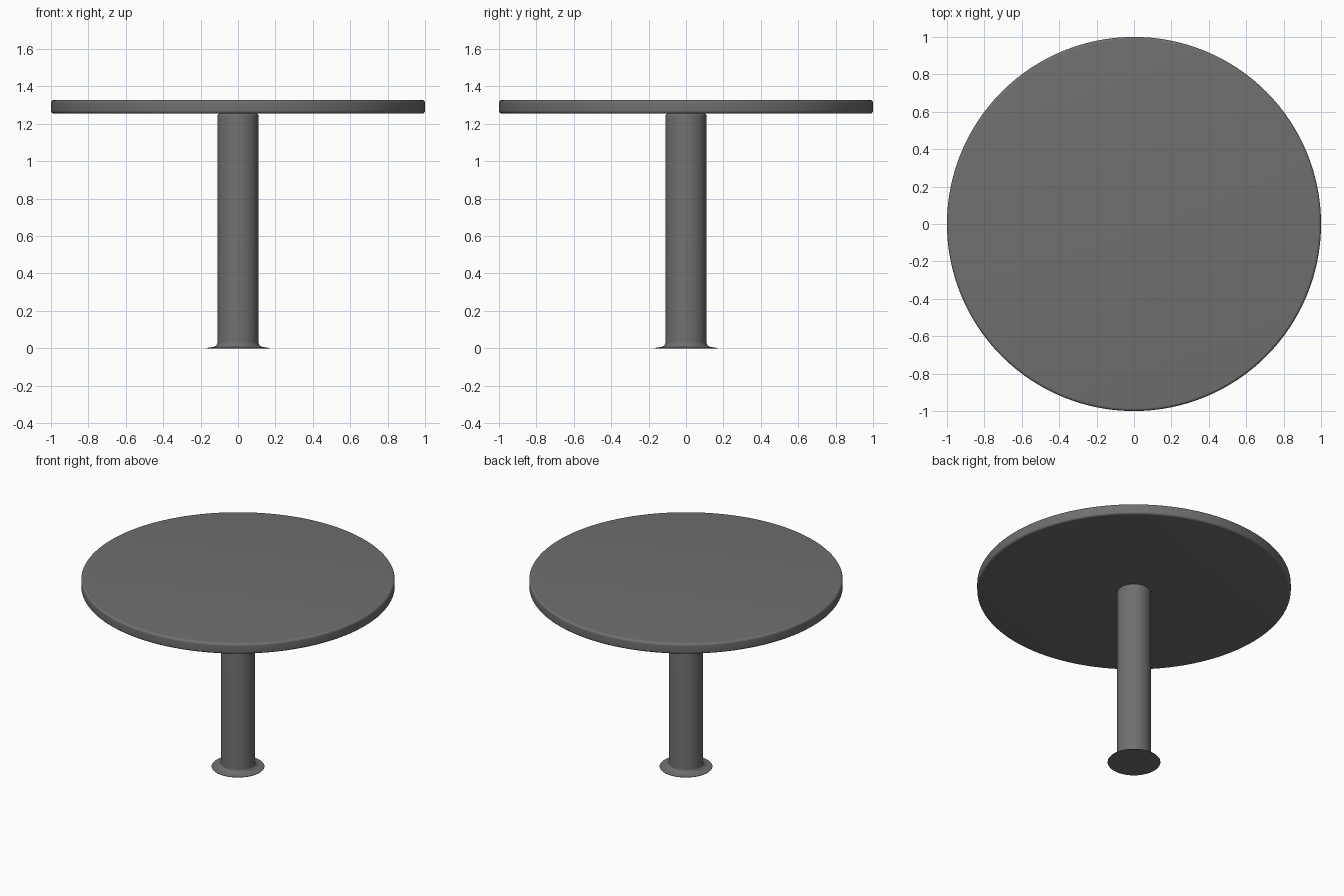
import bpy, bmesh, math

if "Cube" in bpy.data.objects:
    bpy.data.objects.remove(bpy.data.objects["Cube"])

SEGMENTS = 128

# Dark grey finish shared by both parts
dark = bpy.data.materials.new("dark_grey")
dark.diffuse_color = (0.16, 0.16, 0.16, 1.0)
dark.use_nodes = True
dark.node_tree.nodes["Principled BSDF"].inputs["Base Color"].default_value = dark.diffuse_color


def arc(cx, cz, r, start, end, steps=6):
    """Points of an arc in the (radius, height) plane, angles in degrees."""
    angles = [math.radians(start + (end - start) * i / steps) for i in range(steps + 1)]
    return [(cx + r * math.cos(a), cz + r * math.sin(a)) for a in angles]


def lathe(name, profile):
    """Revolve a bottom-to-top profile round z and cap both ends."""
    bm = bmesh.new()
    rings = []
    for r, z in profile:
        rings.append([bm.verts.new((r * math.cos(2 * math.pi * i / SEGMENTS),
                                    r * math.sin(2 * math.pi * i / SEGMENTS), z))
                      for i in range(SEGMENTS)])
    for low, high in zip(rings, rings[1:]):
        for i in range(SEGMENTS):
            j = (i + 1) % SEGMENTS
            bm.faces.new((low[i], low[j], high[j], high[i]))
    bm.faces.new(rings[0][::-1])
    bm.faces.new(rings[-1])
    mesh = bpy.data.meshes.new(name)
    bm.to_mesh(mesh)
    bm.free()
    mesh.materials.append(dark)
    obj = bpy.data.objects.new(name, mesh)
    bpy.context.collection.objects.link(obj)
    bpy.ops.object.select_all(action='DESELECT')
    obj.select_set(True)
    bpy.context.view_layer.objects.active = obj
    bpy.ops.object.shade_smooth_by_angle(angle=math.radians(35))
    return obj


# Round top with softened upper and lower edges
lathe("table_top", arc(0.985, 1.270, 0.015, -90, 0) + arc(0.985, 1.313, 0.015, 0, 90))

# Pedestal: thin foot flange, concave fillet, straight column, rounded head
flange = [(0.168, 0.0), (0.168, 0.002), (0.145, 0.005)]
fillet = arc(0.135, 0.032, 0.025, 270, 180, 8)
head = arc(0.095, 1.241, 0.015, 0, 90)
lathe("pedestal", flange + fillet + head)
